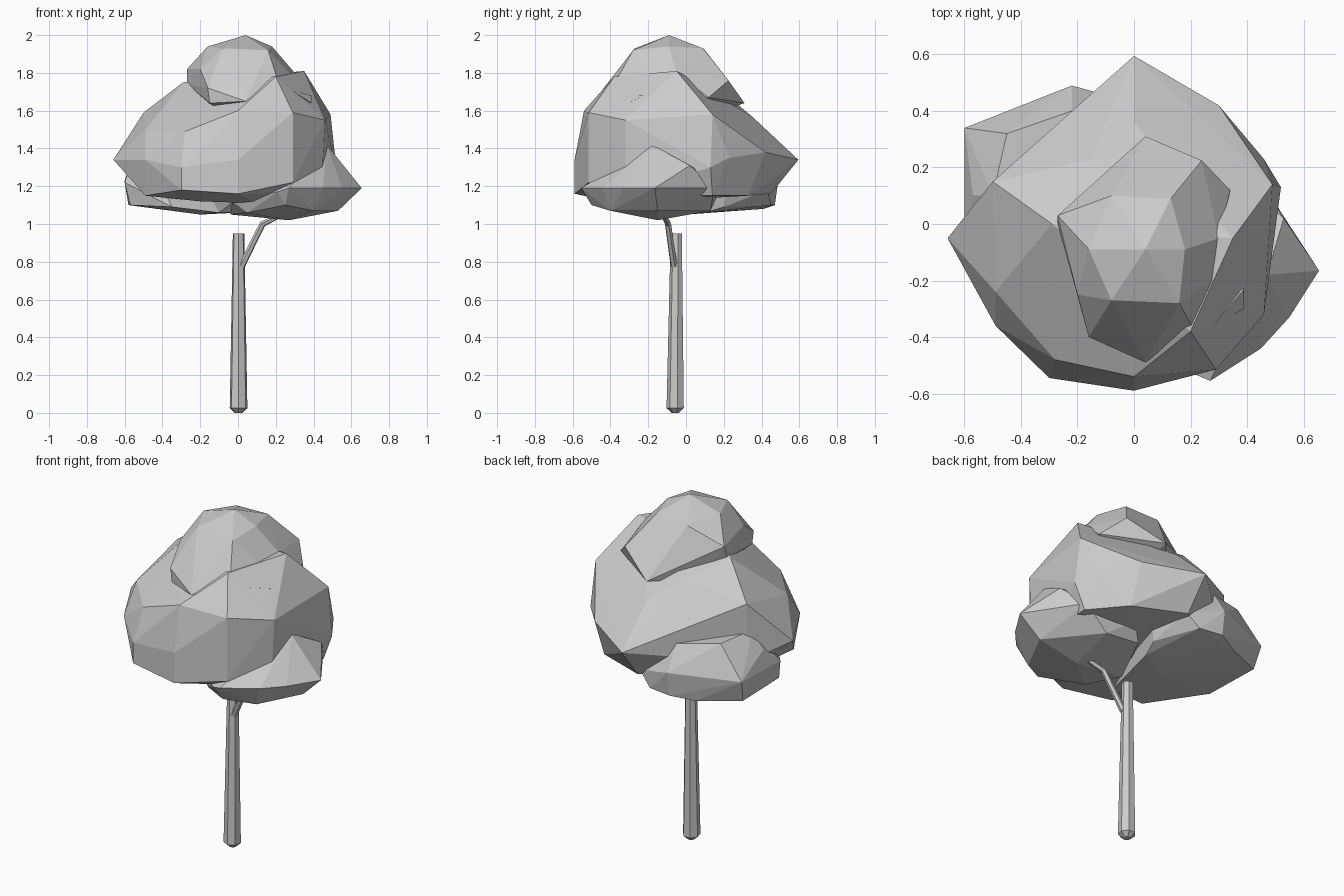
import bpy, bmesh, math
from mathutils import Vector

grey = bpy.data.materials.new("plain grey")
grey.diffuse_color = (0.6, 0.6, 0.6, 1)


def finish(name, bm):
    bmesh.ops.recalc_face_normals(bm, faces=bm.faces)
    mesh = bpy.data.meshes.new(name)
    bm.to_mesh(mesh)
    bm.free()
    mesh.materials.append(grey)
    obj = bpy.data.objects.new(name, mesh)
    bpy.context.collection.objects.link(obj)


def clump(name, points):
    """Faceted foliage: convex hull around a few corner points."""
    bm = bmesh.new()
    for p in points:
        bm.verts.new(p)
    res = bmesh.ops.convex_hull(bm, input=bm.verts)
    junk = {g for g in res["geom_interior"] + res["geom_unused"]
            if isinstance(g, bmesh.types.BMVert)}
    bmesh.ops.delete(bm, geom=list(junk), context='VERTS')
    finish(name, bm)


def limb(name, path, sides):
    """Tapered flat-sided tube along (x, y, z, radius) stations."""
    bm = bmesh.new()
    rings = []
    for i, (x, y, z, r) in enumerate(path):
        a, b = path[max(i - 1, 0)], path[min(i + 1, len(path) - 1)]
        d = (Vector(b[:3]) - Vector(a[:3])).normalized()
        u = Vector((0, 1, 0)).cross(d).normalized()
        v = d.cross(u)
        ring = []
        for k in range(sides):
            t = 2 * math.pi * (k + 0.25) / sides
            ring.append(bm.verts.new(Vector((x, y, z)) + r * (u * math.cos(t) + v * math.sin(t))))
        rings.append(ring)
    for lo, hi in zip(rings, rings[1:]):
        for k in range(sides):
            n = (k + 1) % sides
            bm.faces.new((lo[k], lo[n], hi[n], hi[k]))
    bm.faces.new(rings[0][::-1])
    bm.faces.new(rings[-1])
    finish(name, bm)


# Trunk with a small foot, and one bent branch
limb("trunk", [(0.003, -0.055, 0, 0.02), (0.003, -0.055, 0.025, 0.048),
               (0.003, -0.05, 0.95, 0.031)], 7)
limb("branch", [(0.02, -0.063, 0.78, 0.019), (0.04, -0.07, 0.82, 0.018),
                (0.13, -0.095, 1.0, 0.017), (0.27, -0.13, 1.07, 0.014)], 6)

# Large middle mass of leaves
clump("main_foliage", [
    (-0.49, -0.30, 1.15), (-0.30, -0.545, 1.18), (0, -0.59, 1.16), (0.29, -0.515, 1.22),
    (-0.2, -0.3, 1.12), (0.1, -0.35, 1.11), (0.44, -0.32, 1.16), (0.46, 0.14, 1.15),
    (0.3, 0.33, 1.15), (0, 0.45, 1.16), (-0.45, 0.12, 1.16),
    (-0.66, -0.05, 1.34), (-0.49, -0.36, 1.34), (-0.30, -0.545, 1.30), (0, -0.59, 1.34),
    (0.52, 0.13, 1.3), (0.46, 0.23, 1.35), (0.30, 0.42, 1.38), (0, 0.595, 1.34),
    (-0.5, 0.15, 1.25), (-0.49, -0.24, 1.50), (-0.28, -0.48, 1.49), (0, -0.54, 1.60),
    (0.29, -0.515, 1.59), (0.46, -0.32, 1.55), (0.49, 0.14, 1.58), (0.20, -0.38, 1.78),
    (0.35, -0.05, 1.81), (-0.5, 0.15, 1.59), (-0.29, 0, 1.75), (-0.15, 0.23, 1.67),
    (0, 0.36, 1.56)])

# Crown, and the small tip that pokes out beside it
clump("top_foliage", [
    (0.04, -0.09, 2.0), (-0.16, -0.09, 1.94), (-0.08, -0.27, 1.93), (0.16, -0.28, 1.92),
    (0.18, -0.09, 1.94), (0.13, 0.09, 1.93), (-0.08, 0.10, 1.92), (-0.27, 0.03, 1.82),
    (-0.27, 0, 1.74), (-0.2, -0.25, 1.82), (-0.16, -0.40, 1.72), (-0.15, -0.40, 1.64),
    (0.04, -0.49, 1.65), (0.21, -0.37, 1.76), (0.28, -0.2, 1.79), (0.30, -0.05, 1.80),
    (0.34, 0.12, 1.67), (0.24, 0.225, 1.76), (0.04, 0.31, 1.64), (-0.15, 0.1, 1.62),
    (0.05, -0.1, 1.5)])
clump("foliage_tip", [(0.28, -0.36, 1.71), (0.39, -0.30, 1.64), (0.39, -0.23, 1.68),
                      (0.22, -0.25, 1.66)])

# Low clump on the right
clump("right_foliage", [
    (0.655, -0.165, 1.19), (0.55, -0.33, 1.19), (0.45, -0.44, 1.19), (0.27, -0.555, 1.19),
    (0.21, -0.53, 1.17), (0.35, -0.38, 1.30), (0.47, -0.18, 1.42), (0.53, 0.02, 1.31),
    (0.45, 0.15, 1.19), (0.53, -0.15, 1.07), (0.4, -0.4, 1.07), (0.25, -0.5, 1.10),
    (0.27, -0.15, 1.02), (0.3, 0.13, 1.07), (0.05, -0.35, 1.06), (-0.04, -0.15, 1.05),
    (-0.03, -0.3, 1.12), (0.08, 0.13, 1.09), (0.14, 0.18, 1.18), (0.38, 0.16, 1.23),
    (0.2, -0.1, 1.3)])

# Low clump at the back left
clump("left_foliage", [
    (-0.60, 0.34, 1.23), (-0.58, 0.30, 1.10), (-0.5, 0.1, 1.42), (-0.22, 0.49, 1.24),
    (-0.15, 0.455, 1.24), (-0.08, 0.45, 1.10), (-0.22, 0.47, 1.10), (-0.6, -0.02, 1.22),
    (-0.57, -0.05, 1.10), (-0.35, -0.35, 1.09), (-0.1, -0.3, 1.06), (-0.2, 0, 1.05),
    (0, 0.1, 1.06), (0.03, 0.2, 1.09), (0.06, 0.22, 1.18), (0, 0.43, 1.18),
    (-0.35, 0.41, 1.08), (-0.57, 0.1, 1.32), (-0.45, 0.32, 1.41), (-0.22, 0.40, 1.38),
    (-0.25, 0.1, 1.35)])
